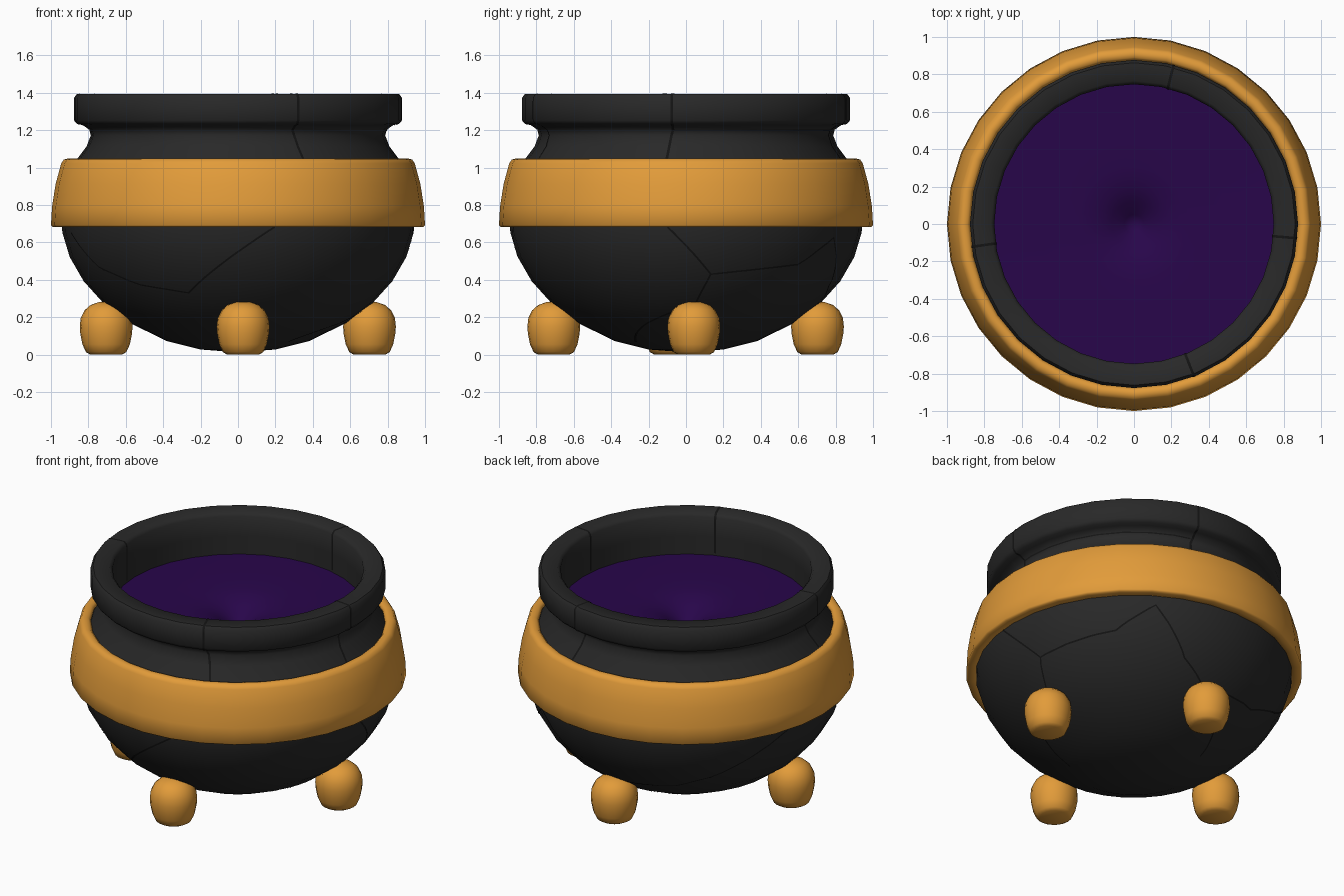
import bpy, bmesh, math
from mathutils import Vector

if "Cube" in bpy.data.objects:
    bpy.data.objects.remove(bpy.data.objects["Cube"])

SEG = 32
DROP = .008   # small overall height trim


def material(name, rgb):
    m = bpy.data.materials.new(name)
    m.diffuse_color = (*rgb, 1)
    m.use_nodes = True
    m.node_tree.nodes["Principled BSDF"].inputs["Base Color"].default_value = m.diffuse_color
    return m


IRON = material("dark iron", (0.0215, 0.0215, 0.0215))
GOLD = material("gold", (0.76, 0.33, 0.042))
PURPLE = material("purple liquid", (0.021, 0.0018, 0.069))
BLACK = material("crack black", (0.007, 0.007, 0.007))


def finish(bm, name, mat, angle=50):
    me = bpy.data.meshes.new(name)
    bm.to_mesh(me)
    bm.free()
    me.materials.append(mat)
    ob = bpy.data.objects.new(name, me)
    bpy.context.collection.objects.link(ob)
    bpy.ops.object.select_all(action='DESELECT')
    ob.select_set(True)
    bpy.context.view_layer.objects.active = ob
    bpy.ops.object.shade_smooth_by_angle(angle=math.radians(angle))
    return ob


def lathe(name, profile, mat, seg=SEG, closed=False, centre=(0, 0), angle=50):
    bm = bmesh.new()
    rings = []
    for r, z in profile:
        if r == 0:
            rings.append([bm.verts.new((*centre, z))] * seg)
        else:
            rings.append([bm.verts.new((centre[0] + r * math.cos(2 * math.pi * j / seg),
                                        centre[1] + r * math.sin(2 * math.pi * j / seg), z))
                          for j in range(seg)])
    if closed:
        rings.append(rings[0])
    for a, b in zip(rings, rings[1:]):
        for j in range(seg):
            k = (j + 1) % seg
            bm.faces.new(list(dict.fromkeys((a[j], a[k], b[k], b[j]))))
    return finish(bm, name, mat, angle)


def dropped(profile):
    return [(r, z - DROP) for r, z in profile]


# Pot body with neck, rolled rim and inner wall
BODY = dropped([
    (0, .02), (.2, .035), (.38, .08), (.585, .18), (.717, .28), (.825, .40), (.9, .53),
    (.939, .66), (.947, .78), (.93, .92), (.87, 1.04), (.81, 1.12), (.787, 1.18),
    (.795, 1.21), (.83, 1.235), (.86, 1.24), (.877, 1.26), (.877, 1.38), (.862, 1.4),
    (.765, 1.4), (.747, 1.38), (.747, 1.25), (.747, 1.08)])
lathe("pot_body", BODY, IRON)

# Wide gold band with soft edges
lathe("gold_band", dropped([(.93, .69), (.99, .69), (1, .70), (.994, .80), (.975, .92),
                            (.945, 1.03), (.932, 1.05), (.91, 1.056), (.89, 1.052),
                            (.875, 1.035), (.92, .9)]), GOLD, closed=True, angle=100)

# Liquid with a small whirlpool dip
lathe("liquid", [(.75, 1.124), (.5, 1.122), (.3, 1.118), (.2, 1.105), (.12, 1.07),
                 (.05, 1.02), (0, .99)], PURPLE)

# Four stubby feet
FOOT = [(0, 0), (.085, 0), (.108, .013), (.127, .055), (.138, .11), (.141, .15), (.136, .195),
        (.115, .237), (.083, .265), (.04, .28), (0, .283)]
for side, pos in (("right", (.703, .042)), ("back", (.027, .703)),
                  ("left", (-.705, -.085)), ("front", (.027, -.707))):
    lathe(side + "_foot", FOOT, GOLD, 20, centre=pos)


def on_body(az, t):
    """Point on the faceted body: azimuth in degrees, t = profile position."""
    i = min(int(t), len(BODY) - 2)
    f = t - i
    r = BODY[i][0] * (1 - f) + BODY[i + 1][0] * f
    z = BODY[i][1] * (1 - f) + BODY[i + 1][1] * f
    half = math.pi / SEG
    a = math.radians(az)
    r *= math.cos(half) / math.cos(a % (2 * half) - half)
    return Vector((r * math.cos(a), r * math.sin(a), z))


def crack(name, path, width=.014):
    """Thin dark ribbon lying on the body along (azimuth, t) points."""
    pts = []
    for (a0, t0), (a1, t1) in zip(path, path[1:]):
        n = max(2, int(abs(a1 - a0) / 2.5), int(abs(t1 - t0) * 4))
        pts += [(a0 + (a1 - a0) * k / n, t0 + (t1 - t0) * k / n) for k in range(n)]
    pts.append(path[-1])
    pos = [on_body(*p) for p in pts]
    bm = bmesh.new()
    rows = []
    for i, (az, t) in enumerate(pts):
        du = on_body(az + .5, t) - on_body(az - .5, t)
        dv = on_body(az, t + .1) - on_body(az, t - .1)
        n = du.cross(dv).normalized()
        tan = pos[min(i + 1, len(pos) - 1)] - pos[max(i - 1, 0)]
        s = tan.cross(n).normalized() * width / 2
        p = pos[i] + n * .003
        rows.append((bm.verts.new(p + s), bm.verts.new(p - s)))
    for (a, b), (c, d) in zip(rows, rows[1:]):
        bm.faces.new((b, a, c, d))
    finish(bm, name, BLACK)


# Cracks over the rim and neck, and around the lower bowl
for i, (top, bottom) in enumerate(((-5, -7), (76, 74), (188, 190), (-68.5, -66))):
    crack(f"rim_crack_{i}", [(bottom, 10), (top, 13), (top, 21.6)])
LOWER = [
    [(-78, 7.25), (-110, 4.5), (-130, 4.85), (-149, 5.6), (-162, 7)],
    [(-6, 7.25), (9, 5.3), (43, 5.7), (58, 6.8), (72, 4.8), (92, 3.5), (130, 2.1)],
    [(9, 5.3), (4, 4), (-45, 2)],
    [(95, 4), (120, 4.2), (140, 5.2), (165, 7)],
]
for i, path in enumerate(LOWER):
    crack(f"bowl_crack_{i}", path, .01)
crack("neck_crack", [(-5, 12.9), (75, 12.9)], .008)
